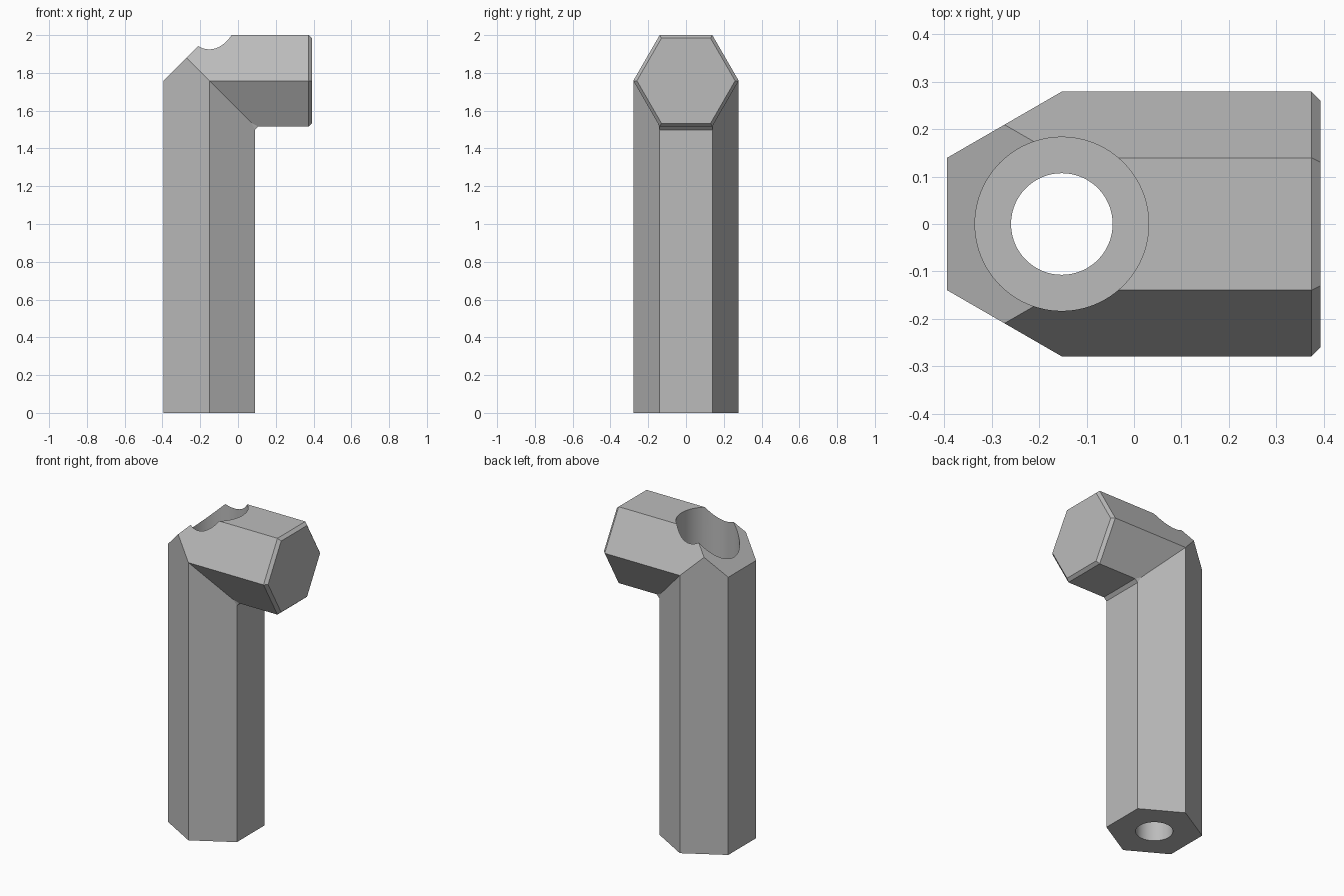
import bpy, bmesh, math
from mathutils import Vector

old = bpy.data.objects.get("Cube")
if old:
    bpy.data.objects.remove(old, do_unlink=True)

R = 0.279                      # hexagon corner radius
A = R * math.cos(math.pi / 6)  # hexagon flat radius
CX = -0.152                    # shaft axis
CZ = 2 - A                     # head axis
END = 0.393
CHAMFER = 0.019

grey = bpy.data.materials.new("plain grey")
grey.use_nodes = True
colour = (0.5, 0.5, 0.5, 1)
grey.diffuse_color = colour
grey.node_tree.nodes["Principled BSDF"].inputs["Base Color"].default_value = colour


def hexagon(radius):
    angles = [math.radians(30 + 60 * i) for i in range(6)]
    return [(radius * math.cos(a), radius * math.sin(a)) for a in angles]


# Hexagonal bar swept up the shaft, through a mitre, and along the head
bm = bmesh.new()
sections = [
    [(CX + u, y, 0) for u, y in hexagon(R)],
    [(CX + u, y, CZ - u) for u, y in hexagon(R)],
    [(END - CHAMFER, y, CZ - u) for u, y in hexagon(R)],
    [(END, y, CZ - u) for u, y in hexagon(R - CHAMFER)],
]
rings = [[bm.verts.new(p) for p in s] for s in sections]
for low, high in zip(rings, rings[1:]):
    for i in range(6):
        j = (i + 1) % 6
        bm.faces.new((low[i], low[j], high[j], high[i]))
bm.faces.new(rings[0][::-1])
bm.faces.new(rings[-1])

# Small chamfer in the inner corner
inner = bm.edges.get((rings[1][0], rings[1][5]))
bmesh.ops.bevel(bm, geom=[inner], offset=CHAMFER, offset_type='OFFSET',
                segments=1, affect='EDGES')

# Slanted cut across the outer corner
cut = bmesh.ops.bisect_plane(
    bm, geom=bm.verts[:] + bm.edges[:] + bm.faces[:],
    plane_co=(CX - A, 0, CZ), plane_no=Vector((-1, 0, 1)).normalized(),
    clear_outer=True)
bmesh.ops.holes_fill(bm, edges=[e for e in bm.edges if e.is_boundary])
bmesh.ops.recalc_face_normals(bm, faces=bm.faces)
mesh = bpy.data.meshes.new("angled_hex_bar")
bm.to_mesh(mesh)
bm.free()
bar = bpy.data.objects.new("angled_hex_bar", mesh)
bpy.context.collection.objects.link(bar)
mesh.materials.append(grey)


# Bolt hole and its wider counterbore
def bore(name, radius, bottom, top):
    bpy.ops.mesh.primitive_cylinder_add(
        vertices=96, radius=radius, depth=top - bottom,
        location=(CX, 0, (top + bottom) / 2))
    cutter = bpy.context.object
    cutter.name = name
    cutter.hide_render = True
    cutter.data.materials.append(grey)
    bpy.context.view_layer.objects.active = bar
    mod = bar.modifiers.new(name, 'BOOLEAN')
    mod.operation = 'DIFFERENCE'
    mod.solver = 'EXACT'
    mod.object = cutter
    bpy.ops.object.modifier_apply(modifier=name)
    bpy.data.objects.remove(cutter, do_unlink=True)


bore("counterbore", 0.183, 0.4, 2.2)
bore("bolt_hole", 0.107, -0.2, 0.8)

bpy.ops.object.select_all(action='DESELECT')
bar.select_set(True)
bpy.context.view_layer.objects.active = bar
bpy.ops.object.shade_smooth_by_angle(angle=math.radians(15))
